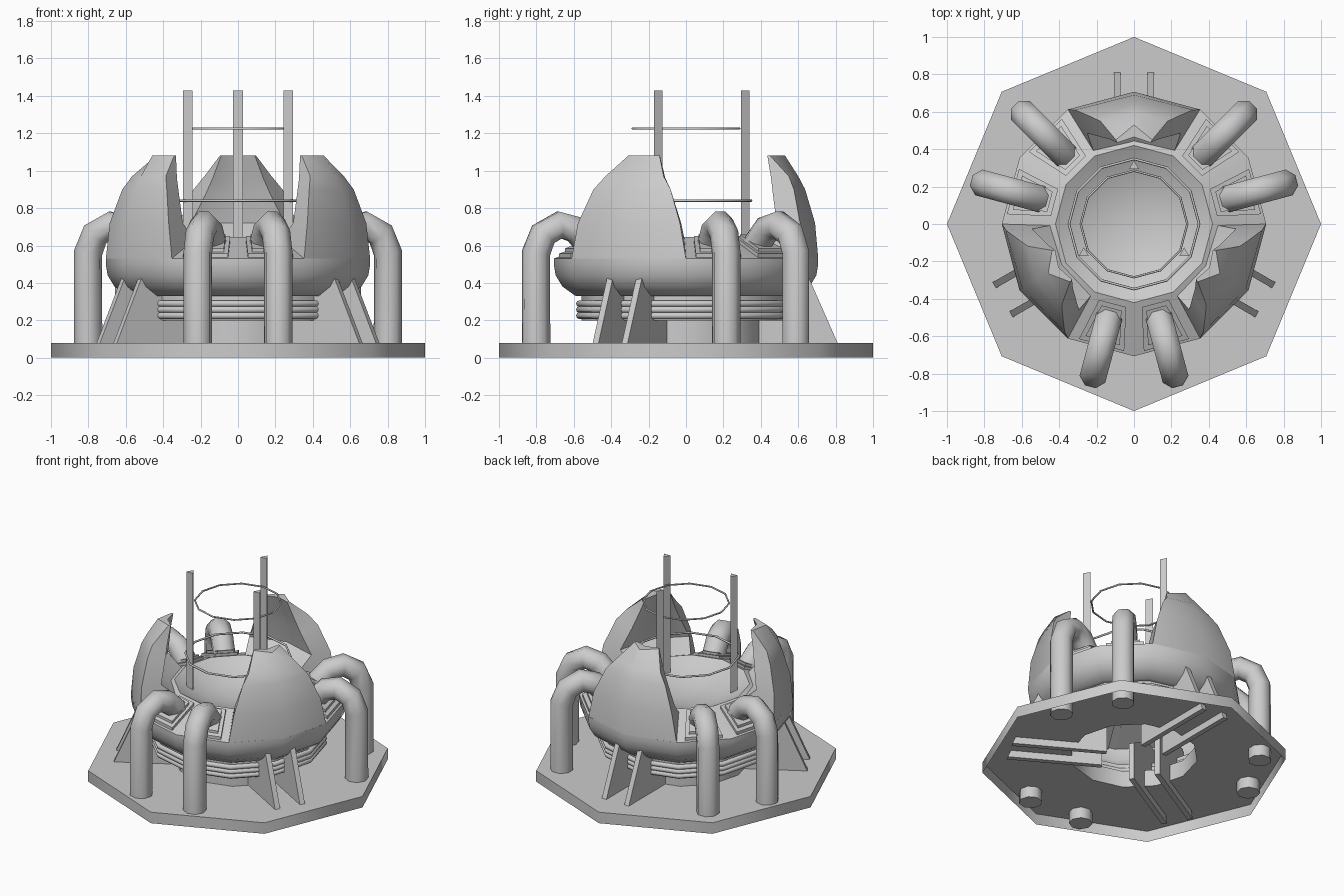
import bpy, bmesh
from math import sin, cos, pi, radians
from mathutils import Vector, Matrix

if "Cube" in bpy.data.objects:
    bpy.data.objects.remove(bpy.data.objects["Cube"])

grey = bpy.data.materials.new("light grey")
grey.use_nodes = True
grey.diffuse_color = (0.6, 0.6, 0.6, 1)
grey.node_tree.nodes["Principled BSDF"].inputs["Base Color"].default_value = (0.6, 0.6, 0.6, 1)


def finish(bm, name, angle=40, turn=0):
    """Turn a bmesh into an object, spun about z by some degrees."""
    bmesh.ops.remove_doubles(bm, verts=bm.verts, dist=0.0005)
    bmesh.ops.recalc_face_normals(bm, faces=bm.faces)
    bm.transform(Matrix.Rotation(radians(turn), 4, 'Z'))
    mesh = bpy.data.meshes.new(name)
    bm.to_mesh(mesh)
    bm.free()
    mesh.materials.append(grey)
    obj = bpy.data.objects.new(name, mesh)
    bpy.context.collection.objects.link(obj)
    bpy.ops.object.select_all(action='DESELECT')
    obj.select_set(True)
    bpy.context.view_layer.objects.active = obj
    bpy.ops.object.shade_smooth_by_angle(angle=radians(angle))
    return obj


def loft(name, loops, caps=True, closed=False, angle=40, turn=0):
    """Skin a series of matching point loops."""
    bm = bmesh.new()
    rows = [[bm.verts.new(p) for p in loop] for loop in loops]
    n = len(rows[0])
    pairs = list(zip(rows, rows[1:])) + ([(rows[-1], rows[0])] if closed else [])
    for a, b in pairs:
        for i in range(n):
            j = (i + 1) % n
            bm.faces.new((a[i], a[j], b[j], b[i]))
    if caps and not closed:
        bm.faces.new(rows[0])
        bm.faces.new(rows[-1])
    return finish(bm, name, angle, turn)


def ring(r, z, n=12, start=0):
    return [(r * cos(start + 2 * pi * i / n), r * sin(start + 2 * pi * i / n), z)
            for i in range(n)]


def lathe(name, profile, closed=False, angle=40):
    return loft(name, [ring(r, z) for r, z in profile], caps=False, closed=closed, angle=angle)


def hoop(name, radius, z, tube, sides=8):
    profile = [(radius + tube * cos(2 * pi * i / sides), z + tube * sin(2 * pi * i / sides))
               for i in range(sides)]
    return lathe(name, profile, closed=True, angle=50)


def pipe(name, path, radius, turn, sides=8):
    """Sweep a round section along a path of (distance, height) points."""
    pts = [Vector((r, 0, z)) for r, z in path]
    loops = []
    for i, p in enumerate(pts):
        a = (p - pts[max(i - 1, 0)]).normalized()
        b = (pts[min(i + 1, len(pts) - 1)] - p).normalized()
        t = (a + b).normalized()
        side = Vector((0, 1, 0))
        up = t.cross(side)
        loops.append([p + radius * (cos(2 * pi * (k + .5) / sides) * side
                                    + sin(2 * pi * (k + .5) / sides) * up)
                      for k in range(sides)])
    return loft(name, loops, angle=50, turn=turn)


# Octagonal base, hollow below, with an opening under the column
bm = bmesh.new()
top = [bm.verts.new(p) for p in ring(1, .08, 8)]
low = [bm.verts.new(p) for p in ring(1, 0, 8)]
hole = [bm.verts.new(p) for p in ring(.42, .08)]
edges = [bm.edges.new((l[i], l[(i + 1) % len(l)])) for l in (top, hole) for i in range(len(l))]
bmesh.ops.triangle_fill(bm, use_beauty=True, use_dissolve=False, edges=edges)
for i in range(8):
    j = (i + 1) % 8
    bm.faces.new((top[i], top[j], low[j], low[i]))
finish(bm, "base", 50)

# Column, drum, round body, sloping deck and central dish
lathe("body", [(.42, .08), (.42, .2), (.56, .2), (.56, .33), (.59, .33), (.66, .38),
               (.697, .44), (.707, .5), (.707, .53), (.42, .645), (.33, .595),
               (.22, .55), (.11, .53), (0, .52)])
for k in range(3):
    hoop(f"drum_ring_{k + 1}", .57, .225 + .032 * k, .018)

# Wire hoops held by the posts
hoop("lower_hoop", .348, .84, .007)
hoop("upper_hoop", .285, 1.225, .006)

# Shell levels: outer height, outer middle, outer corner (x, y),
# then inner height, inner middle, inner corner (x, y)
shell_levels = [
    (.53, .707, (.353, .612), .625, .43, (.215, .385)),
    (.72, .69, (.315, .61), .72, .56, (.25, .485)),
    (.90, .637, (.238, .577), .87, .54, (.175, .465)),
    (.97, .60, (.18, .55), .96, .51, (.135, .455)),
    (1.08, .53, (.097, .45), 1.08, .465, (.09, .435)),
]
shell_loops = [[(-oc[0], oc[1], zo), (0, om, zo), (oc[0], oc[1], zo),
                (ic[0], ic[1], zi), (0, im, zi), (-ic[0], ic[1], zi)]
               for zo, om, oc, zi, im, ic in shell_levels]

fin_outline = [(.2, .03), (.83, .03), (.81, .08), (.645, .455), (.45, .45), (.2, .3)]
pipe_path = [(.83, 0), (.83, .56), (.79, .66), (.70, .71), (.61, .685), (.53, .60)]


def pad(name, r0, r1, w0, w1, lift, turn):
    """Raised trapezoid lying on the sloping deck."""
    corners = [(r0, -w0), (r1, -w1), (r1, w1), (r0, w0)]
    loft(name, [[(r, w, .53 + (.69 - r) * .41 + h) for r, w in corners]
                for h in (-.03, lift)], turn=turn)


# Everything that repeats three times around the middle
for k, place in enumerate(("back", "right", "left")):
    turn = 120 * k
    loft(f"{place}_shell", shell_loops, turn=turn)

    # Slender three-sided post
    loft(f"{place}_post", [[(x, y + .31, z) for x, y, _ in ring(.03, 0, 3, pi / 2)]
                           for z in (.56, 1.43)], turn=turn)

    # Pair of bracing fins
    for s in (-1, 1):
        loft(f"{place}_fin_{'a' if s < 0 else 'b'}",
             [[(s * .09 + dx, r, z) for r, z in fin_outline] for dx in (-.018, .018)],
             turn=turn)

    # Pair of bent pipes with stepped pads, between the shells
    for s in (-1, 1):
        spot = 30 + turn + 15 * s
        tag = f"{k + 1}_{'a' if s < 0 else 'b'}"
        pipe(f"pipe_{tag}", pipe_path, .077, spot)
        pad(f"pad_{tag}", .44, .67, .075, .125, .018, spot)
        pad(f"pad_top_{tag}", .465, .645, .055, .095, .036, spot)
